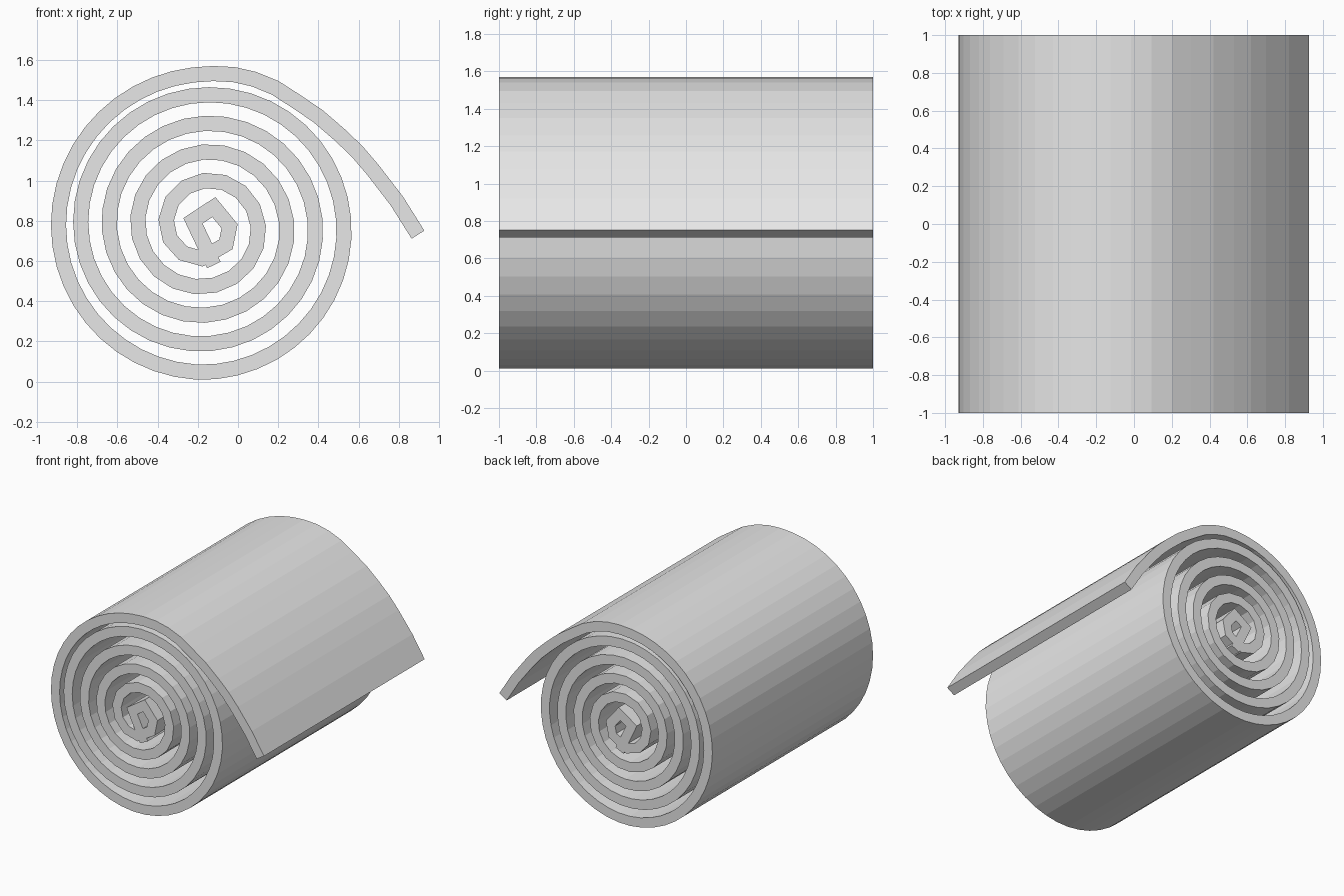
import bpy, bmesh, math
from mathutils import Vector

if "Cube" in bpy.data.objects:
    bpy.data.objects.remove(bpy.data.objects["Cube"])

CX, CZ = -0.163, 0.772      # spiral centre
HALF = 0.0375               # half thickness of the sheet
PITCH = 0.142               # gain in radius per turn
STEP = 0.1                  # segment length along the sheet

# loose flap, from its tip to the top of the roll
path = [Vector(p) for p in [
    (0.895, 0.731), (0.79, 0.898), (0.67, 1.054), (0.591, 1.146), (0.504, 1.229),
    (0.397, 1.321), (0.28, 1.40), (0.185, 1.461), (0.08, 1.504), (-0.021, 1.527),
    (-0.124, 1.532)]]


def radius(deg):
    if deg < 270:           # outer half turn lies closer to the roll
        return 0.7255 + 0.0325 * ((270 - deg) / 180) ** 3
    return 0.69 - PITCH * (deg - 360) / 360


# wound turns, running inwards
deg = 94.5
while deg < 1732:
    r, a = radius(deg), math.radians(deg)
    path.append(Vector((CX + r * math.cos(a), CZ + r * math.sin(a))))
    deg += math.degrees(STEP / r)

# folded core
path += [Vector(p) for p in [(-0.06, 0.683), (-0.042, 0.773), (-0.12, 0.868),
                             (-0.224, 0.80), (-0.12, 0.58)]]


def normal(a, b):
    d = (b - a).normalized()
    return Vector((d.y, -d.x))


# sheet: mitred thickness around the path, extruded along y
bm = bmesh.new()
rings = []
for i, p in enumerate(path):
    n1 = normal(path[max(i - 1, 0)], path[max(i, 1)])
    last = len(path) - 1
    n2 = normal(path[min(i, last - 1)], path[min(i + 1, last)])
    m = (n1 + n2).normalized()
    off = m * (HALF / m.dot(n1))
    rings.append([bm.verts.new((q.x, y, q.y)) for q, y in
                  ((p + off, -1), (p - off, -1), (p - off, 1), (p + off, 1))])
for a, b in zip(rings, rings[1:]):
    for k in range(4):
        j = (k + 1) % 4
        bm.faces.new((a[k], a[j], b[j], b[k]))
bm.faces.new(rings[0])
bm.faces.new(rings[-1][::-1])
bmesh.ops.recalc_face_normals(bm, faces=bm.faces)

mesh = bpy.data.meshes.new("rolled_sheet")
bm.to_mesh(mesh)
bm.free()
mat = bpy.data.materials.new("light grey")
mat.diffuse_color = (0.8, 0.8, 0.8, 1)
mat.use_nodes = True
mat.node_tree.nodes["Principled BSDF"].inputs["Base Color"].default_value = mat.diffuse_color
mesh.materials.append(mat)
obj = bpy.data.objects.new("rolled_sheet", mesh)
bpy.context.collection.objects.link(obj)
